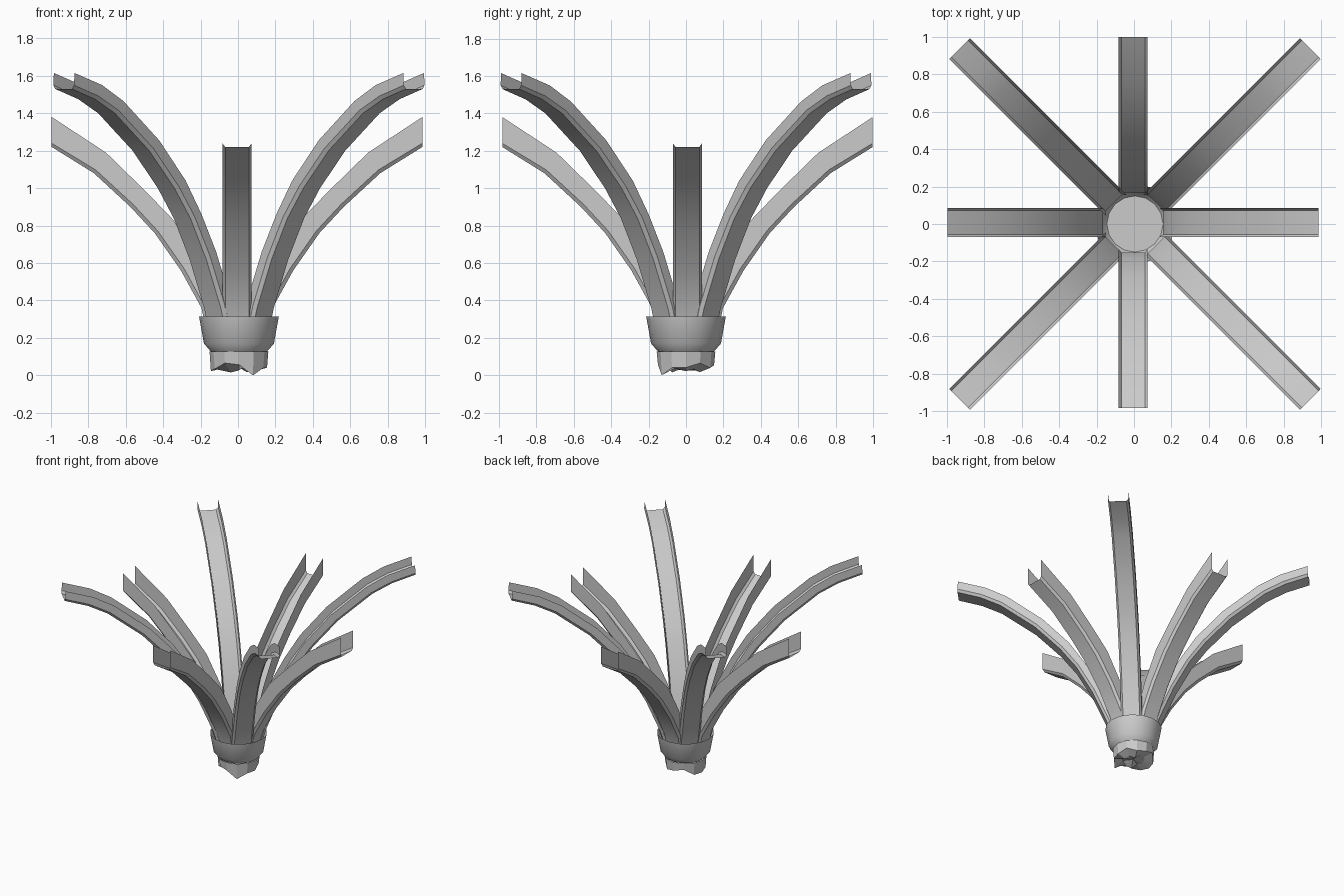
import bpy, bmesh, math, random

if "Cube" in bpy.data.objects:
    bpy.data.objects.remove(bpy.data.objects["Cube"])

random.seed(4)


def finish(name, bm, angle=35):
    me = bpy.data.meshes.new(name)
    bm.to_mesh(me)
    bm.free()
    ob = bpy.data.objects.new(name, me)
    bpy.context.collection.objects.link(ob)
    bpy.ops.object.select_all(action='DESELECT')
    ob.select_set(True)
    bpy.context.view_layer.objects.active = ob
    bpy.ops.object.shade_smooth_by_angle(angle=math.radians(angle))
    return ob


def bridge(bm, rows, closed=False):
    for a, b in zip(rows, rows[1:]):
        n = len(a)
        for i in range(n if closed else n - 1):
            j = (i + 1) % n
            bm.faces.new((a[i], a[j], b[j], b[i]))


# Side profiles of the ribs: floor radius, floor z, flange radius, flange z
STRAIGHT = [(.16, .22, .09, .25), (.19, .36, .11, .39), (.30, .56, .21, .61),
            (.44, .76, .34, .83), (.57, .90, .485, .98), (.765, 1.08, .70, 1.19),
            (.99, 1.22, .99, 1.38)]
DIAGONAL = [(.16, .22, .09, .24), (.20, .36, .13, .38), (.31, .62, .25, .66),
            (.43, .84, .36, .86), (.55, 1.0, .48, 1.04), (.74, 1.2, .68, 1.255),
            (1.0, 1.40, .95, 1.465), (1.15, 1.475, 1.11, 1.55),
            (1.325, 1.53, 1.32, 1.615)]


# Thin U-channel rib swept along its profile
def rib(name, profile, turn, cx, cy):
    bm = bmesh.new()
    c, s = math.cos(turn), math.sin(turn)
    rows = []
    for r0, z0, r1, z1 in profile:
        h = math.hypot(r1 - r0, z1 - z0)
        row = []
        for w, t in ((-.078, 1), (-.078, .02 / h), (-.063, 0),
                     (.063, 0), (.078, .02 / h), (.078, 1)):
            r, z = r0 + (r1 - r0) * t, z0 + (z1 - z0) * t
            row.append(bm.verts.new((cx + r * c - w * s, cy + r * s + w * c, z)))
        rows.append(row)
    bridge(bm, rows)
    finish(name, bm)


for k in range(4):
    rib(f"straight_rib_{k + 1}", STRAIGHT, k * math.pi / 2, -.005, .008)
    rib(f"diagonal_rib_{k + 1}", DIAGONAL, (k + .5) * math.pi / 2, .005, 0)


def ring(bm, r, z, n=16, jitter=0):
    return [bm.verts.new((.005 + r * math.cos(2 * math.pi * i / n),
                          r * math.sin(2 * math.pi * i / n),
                          z + random.uniform(-jitter, jitter))) for i in range(n)]


# Flared cup holding the ribs
bm = bmesh.new()
rows = [ring(bm, r, z) for r, z in ((.213, .315), (.187, .17), (.15, .127))]
bridge(bm, rows, True)
bm.faces.new(rows[-1])
bmesh.ops.recalc_face_normals(bm, faces=bm.faces)
finish("cup", bm)

# Broken stub below the cup
bm = bmesh.new()
rows = [ring(bm, .157, .127, 12), ring(bm, .15, .05, 12, .03),
        ring(bm, .085, .035, 12, .02)]
bridge(bm, rows, True)
tip = bm.verts.new((.01, 0, .045))
last = rows[-1]
for i in range(12):
    bm.faces.new((last[i], last[(i + 1) % 12], tip))
rows[1][10].co.z = 0
bmesh.ops.recalc_face_normals(bm, faces=bm.faces)
finish("broken_stub", bm, 20)
